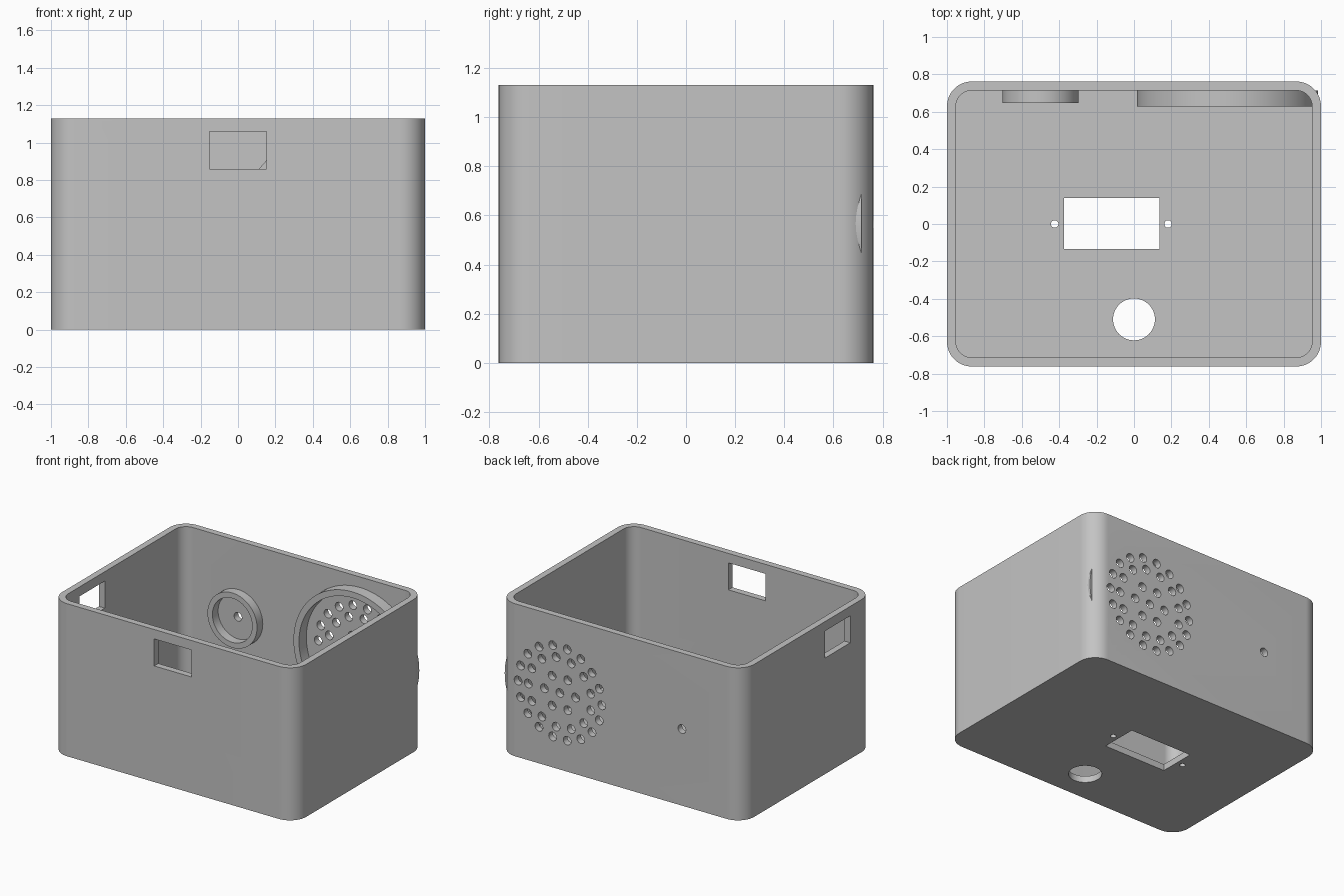
import bpy, bmesh, math
from mathutils import Matrix, Vector

old = bpy.data.objects.get("Cube")
if old:
    bpy.data.objects.remove(old, do_unlink=True)

HX, HY, HEIGHT = 1.0, 0.762, 1.13
WALL, CORNER = 0.048, 0.133
MID_Z = 0.567
INNER_Y = HY - WALL

grey = bpy.data.materials.new("plain_grey")
grey.use_nodes = True
grey.diffuse_color = (0.55, 0.55, 0.55, 1)
grey.node_tree.nodes["Principled BSDF"].inputs["Base Color"].default_value = (0.55, 0.55, 0.55, 1)


def to_object(name, bm):
    bmesh.ops.recalc_face_normals(bm, faces=bm.faces)
    mesh = bpy.data.meshes.new(name)
    bm.to_mesh(mesh)
    bm.free()
    mesh.materials.append(grey)
    obj = bpy.data.objects.new(name, mesh)
    bpy.context.collection.objects.link(obj)
    return obj


def rounded_block(name, hx, hy, r, z0, z1, steps=16):
    bm = bmesh.new()
    ring = []
    for k, (sx, sy) in enumerate([(1, 1), (-1, 1), (-1, -1), (1, -1)]):
        for i in range(steps + 1):
            a = (k + i / steps) * math.pi / 2
            ring.append(bm.verts.new((sx * (hx - r) + r * math.cos(a),
                                      sy * (hy - r) + r * math.sin(a), z0)))
    face = bm.faces.new(ring)
    out = bmesh.ops.extrude_face_region(bm, geom=[face])
    top = [v for v in out["geom"] if isinstance(v, bmesh.types.BMVert)]
    bmesh.ops.translate(bm, verts=top, vec=(0, 0, z1 - z0))
    return to_object(name, bm)


def add_box(bm, low, high):
    low, high = Vector(low), Vector(high)
    bmesh.ops.create_cube(bm, size=1, matrix=Matrix.Translation((low + high) / 2)
                          @ Matrix.Diagonal((*(high - low), 1)))


def add_cylinder(bm, centre, r, depth, axis="Z", sides=24):
    turn = Matrix.Rotation(math.pi / 2, 4, "X") if axis == "Y" else Matrix()
    bmesh.ops.create_cone(bm, cap_ends=True, segments=sides, radius1=r, radius2=r,
                          depth=depth, matrix=Matrix.Translation(centre) @ turn)


def cut(target, cutter):
    cutter.hide_render = True
    mod = target.modifiers.new("cut", "BOOLEAN")
    mod.operation, mod.solver, mod.object = "DIFFERENCE", "EXACT", cutter
    bpy.context.view_layer.objects.active = target
    bpy.ops.object.modifier_apply(modifier=mod.name)
    bpy.data.objects.remove(cutter, do_unlink=True)


def smooth(obj):
    bpy.ops.object.select_all(action="DESELECT")
    obj.select_set(True)
    bpy.context.view_layer.objects.active = obj
    bpy.ops.object.shade_smooth_by_angle(angle=math.radians(30))


# Open-topped case
case = rounded_block("case", HX, HY, CORNER, 0, HEIGHT)
cut(case, rounded_block("cavity", HX - WALL, INNER_Y, CORNER - WALL, WALL, HEIGHT + 0.2))

# Openings in the walls and floor
bm = bmesh.new()
add_box(bm, (-0.153, -HY - 0.1, 0.86), (0.153, -HY + 0.1, 1.06))
add_box(bm, (-HX - 0.1, -0.495, 0.86), (-HX + 0.1, -0.2, 1.06))
add_box(bm, (-0.374, -0.134, -0.1), (0.136, 0.139, 0.1))
for x in (-0.424, 0.182):
    add_cylinder(bm, (x, 0, 0), 0.02, 0.2)
add_cylinder(bm, (0, -0.51, 0), 0.112, 0.2, sides=48)

# Back wall: round grille and a single hole
holes = [(-0.5, MID_Z), (0.5, MID_Z)]
for count, r in ((6, 0.128), (13, 0.26), (18, 0.343)):
    for i in range(count):
        a = math.tau * i / count
        holes.append((0.5 + r * math.cos(a), MID_Z + r * math.sin(a)))
for x, z in holes:
    add_cylinder(bm, (x, HY, z), 0.032, 0.16, "Y")
cut(case, to_object("openings", bm))
smooth(case)


# Mounting collars inside the back wall
def collar(name, x, outer, inner, front_y):
    bm = bmesh.new()
    steps = 96
    back_y = INNER_Y + 0.001
    section = [(outer, front_y), (outer, back_y), (inner, back_y), (inner, front_y)]
    rings = []
    for i in range(steps):
        a = math.tau * i / steps
        rings.append([bm.verts.new((x + r * math.cos(a), y, MID_Z + r * math.sin(a)))
                      for r, y in section])
    for i in range(steps):
        p, q = rings[i - 1], rings[i]
        for j in range(4):
            bm.faces.new((p[j - 1], p[j], q[j], q[j - 1]))
    smooth(to_object(name, bm))


collar("small_collar", -0.5, 0.203, 0.163, 0.647)
collar("large_collar", 0.5, 0.485, 0.44, 0.628)
